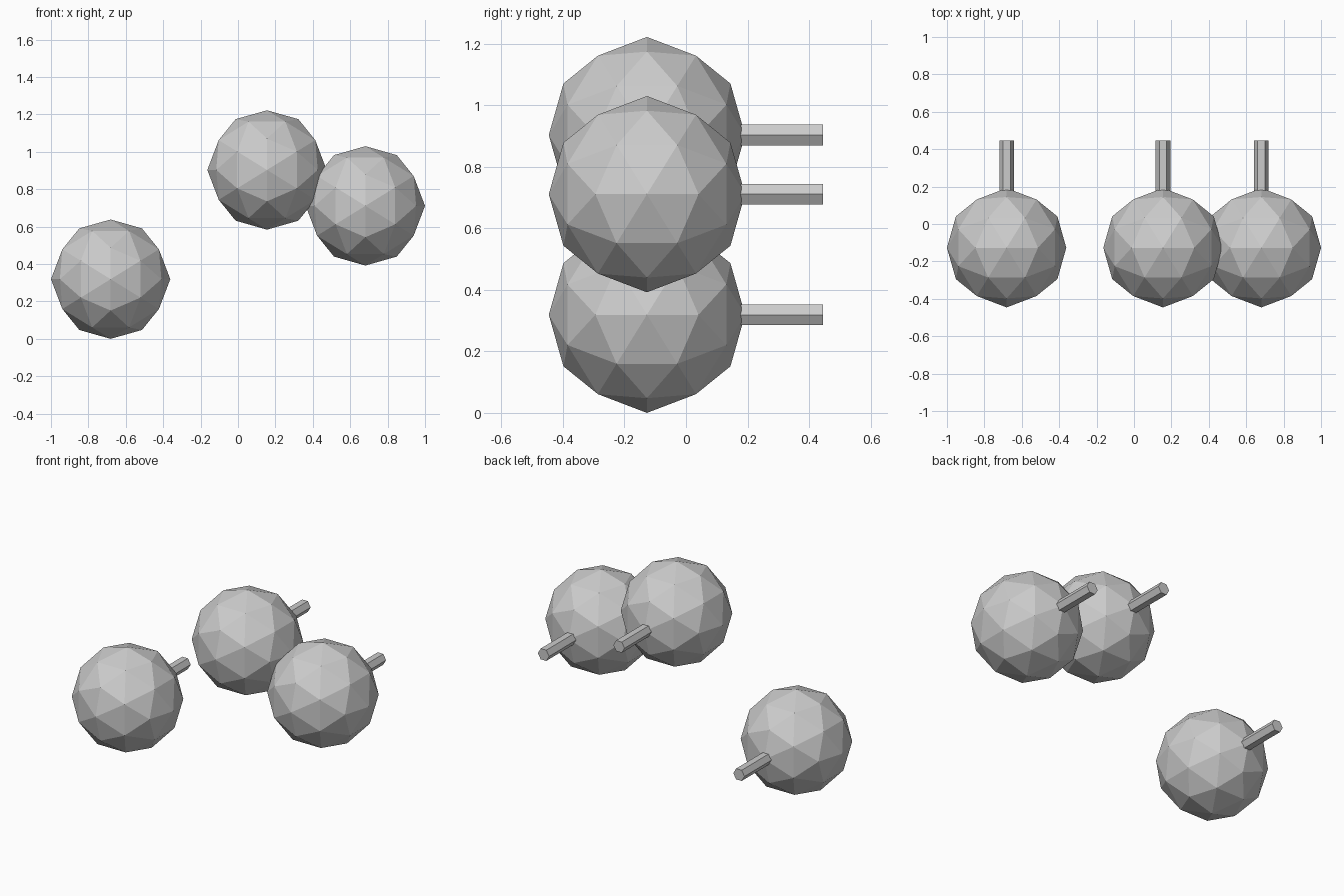
import bpy, bmesh, math
from mathutils import Matrix, Vector

if "Cube" in bpy.data.objects:
    bpy.data.objects.remove(bpy.data.objects["Cube"])

R = 0.319          # ball radius
Y = -0.127         # ball centre depth
ROD_START, ROD_END = 0.15, 0.446

grey = bpy.data.materials.new("light grey")
grey.diffuse_color = (0.6, 0.6, 0.6, 1)
grey.use_nodes = True
grey.node_tree.nodes["Principled BSDF"].inputs["Base Color"].default_value = grey.diffuse_color


def add_object(name, bm, location):
    bmesh.ops.recalc_face_normals(bm, faces=bm.faces)
    mesh = bpy.data.meshes.new(name)
    bm.to_mesh(mesh)
    bm.free()
    mesh.materials.append(grey)
    obj = bpy.data.objects.new(name, mesh)
    obj.location = location
    bpy.context.collection.objects.link(obj)


def faceted_ball(name, location):
    # Axis-aligned icosahedron, split once and pushed out to the sphere
    bm = bmesh.new()
    t = (1 + math.sqrt(5)) / 2
    for a in (-t, t):
        for b in (-1, 1):
            for co in ((0, a, b), (b, 0, a), (a, b, 0)):
                bm.verts.new(co)
    bmesh.ops.convex_hull(bm, input=bm.verts)
    bmesh.ops.subdivide_edges(bm, edges=bm.edges[:], cuts=1, use_grid_fill=True)
    for v in bm.verts:
        v.co = v.co.normalized() * R
    add_object(name, bm, location)


def hex_rod(name, x, z):
    # Six-sided rod along y, with flat faces on top and bottom
    bm = bmesh.new()
    bmesh.ops.create_cone(bm, cap_ends=True, segments=6, radius1=0.039,
                          radius2=0.039, depth=ROD_END - ROD_START)
    bmesh.ops.rotate(bm, verts=bm.verts, cent=Vector(),
                     matrix=Matrix.Rotation(math.radians(90), 3, 'Z'))
    bmesh.ops.rotate(bm, verts=bm.verts, cent=Vector(),
                     matrix=Matrix.Rotation(math.radians(-90), 3, 'X'))
    add_object(name, bm, (x, (ROD_START + ROD_END) / 2, z))


# Three balls, each with a rod out of its back
for side, x, z in (("left", -0.681, 0.319), ("middle", 0.155, 0.903),
                   ("right", 0.681, 0.711)):
    faceted_ball(side + "_ball", (x, Y, z))
    hex_rod(side + "_rod", x, z)
